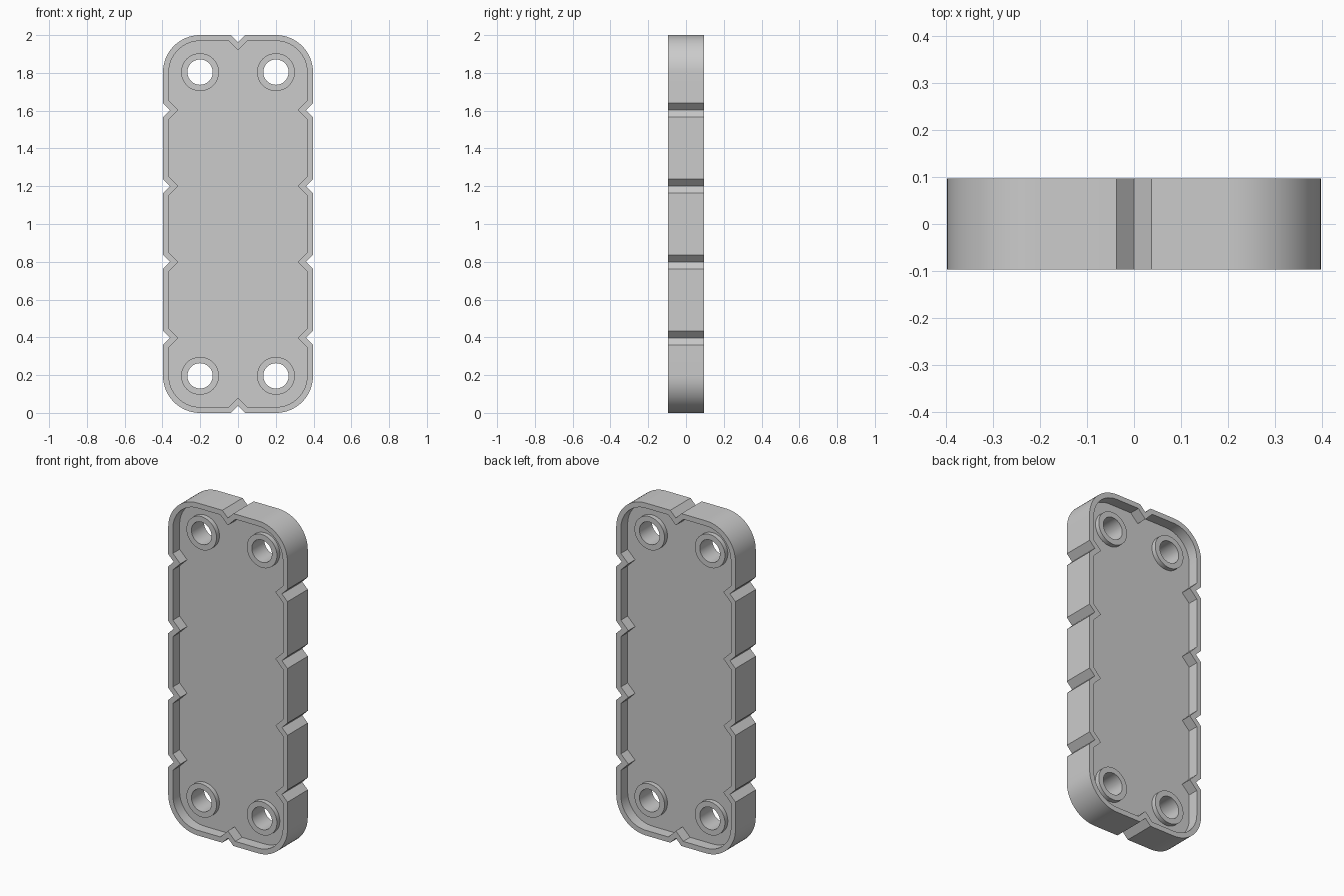
import bpy, bmesh, math

if "Cube" in bpy.data.objects:
    bpy.data.objects.remove(bpy.data.objects["Cube"])

HALF_W, HEIGHT = 0.397, 2.0
CORNER_R, SIDES = 0.196, 16
RIM_Y, BOSS_Y, FLOOR_Y = 0.0965, 0.06, 0.032
RIM_T, BOSS_R, BORE_R = 0.031, 0.1, 0.067
NOTCH_Z = [0.397, 0.799, 1.201, 1.603]
HOLES = [(x, z) for x in (-0.201, 0.201) for z in (0.196, HEIGHT - 0.196)]

bm = bmesh.new()


def outline(d):
    """Rounded, notched outline moved inward by d (counter-clockwise)."""
    w, r = HALF_W - d, CORNER_R - d
    n = 0.037 + d * (math.sqrt(2) - 1)

    def arc(cx, cz, start):
        return [(cx + r * math.cos(a), cz + r * math.sin(a)) for a in
                (math.radians(start + 90 * i / SIDES) for i in range(SIDES + 1))]

    cx, lo, hi = HALF_W - CORNER_R, CORNER_R, HEIGHT - CORNER_R
    pts = arc(cx, lo, -90)
    for z in NOTCH_Z:
        pts += [(w, z - n), (w - n, z), (w, z + n)]
    pts += arc(cx, hi, 0)
    pts += [(n, HEIGHT - d), (0, HEIGHT - d - n), (-n, HEIGHT - d)]
    pts += arc(-cx, hi, 90)
    for z in reversed(NOTCH_Z):
        pts += [(-w, z + n), (-w + n, z), (-w, z - n)]
    pts += arc(-cx, lo, 180)
    pts += [(-n, d), (0, d + n), (n, d)]
    return pts


def circle(center, r, n=48):
    return [(center[0] + r * math.cos(2 * math.pi * i / n),
             center[1] + r * math.sin(2 * math.pi * i / n)) for i in range(n)]


def ring(pts, y):
    return [bm.verts.new((x, y, z)) for x, z in pts]


def bridge(a, b):
    for i in range(len(a)):
        j = (i + 1) % len(a)
        bm.faces.new((a[i], a[j], b[j], b[i]))


outer_rings, bore_rings = [], []
for s in (-1, 1):
    # raised rim and inner wall of the recess
    outer = ring(outline(0), s * RIM_Y)
    inner = ring(outline(RIM_T), s * RIM_Y)
    floor = ring(outline(RIM_T), s * FLOOR_Y)
    bridge(outer, inner)
    bridge(inner, floor)
    outer_rings.append(outer)
    # hollow bosses
    loops, bores = [floor], []
    for h in HOLES:
        base = ring(circle(h, BOSS_R), s * FLOOR_Y)
        top = ring(circle(h, BOSS_R), s * BOSS_Y)
        bore = ring(circle(h, BORE_R), s * BOSS_Y)
        bridge(base, top)
        bridge(top, bore)
        loops.append(base)
        bores.append(bore)
    bore_rings.append(bores)
    # recess floor between the rim and the bosses
    edges = [bm.edges.get((l[i - 1], l[i])) for l in loops for i in range(len(l))]
    bmesh.ops.triangle_fill(bm, use_beauty=True, edges=edges, normal=(0, s, 0))

# outer side wall and the four through holes
bridge(*outer_rings)
for a, b in zip(*bore_rings):
    bridge(a, b)

bmesh.ops.recalc_face_normals(bm, faces=bm.faces[:])
mesh = bpy.data.meshes.new("notched_plate")
bm.to_mesh(mesh)
bm.free()
plate = bpy.data.objects.new("notched_plate", mesh)
bpy.context.collection.objects.link(plate)
bpy.context.view_layer.objects.active = plate
plate.select_set(True)
bpy.ops.object.shade_smooth_by_angle(angle=math.radians(30))
